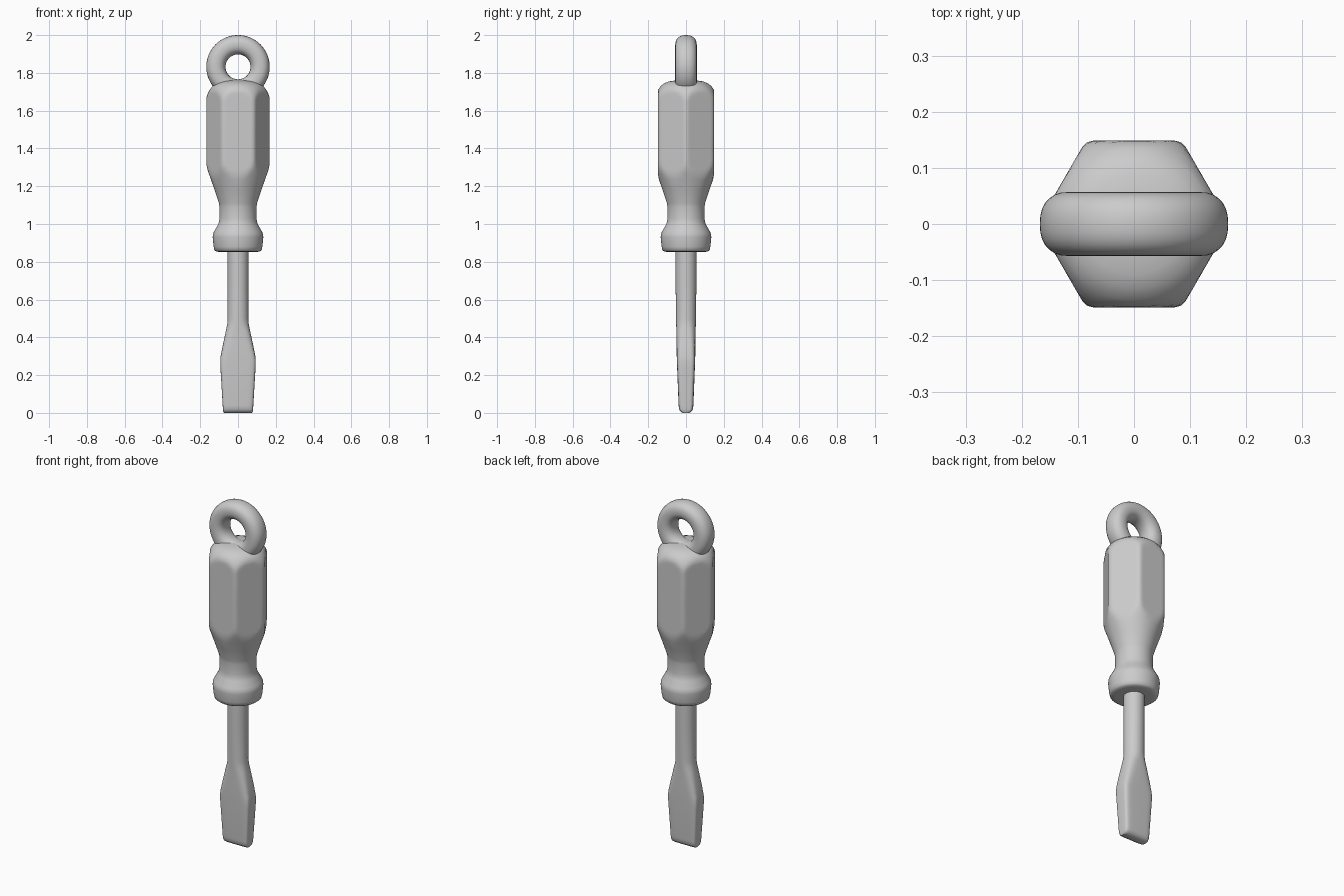
import bpy, bmesh
from math import sin, cos, pi, radians, copysign

if "Cube" in bpy.data.objects:
    bpy.data.objects.remove(bpy.data.objects["Cube"])


def finish(name, bm, angle=50):
    bmesh.ops.recalc_face_normals(bm, faces=bm.faces)
    mesh = bpy.data.meshes.new(name)
    bm.to_mesh(mesh)
    bm.free()
    obj = bpy.data.objects.new(name, mesh)
    bpy.context.collection.objects.link(obj)
    bpy.ops.object.select_all(action='DESELECT')
    obj.select_set(True)
    bpy.context.view_layer.objects.active = obj
    bpy.ops.object.shade_smooth_by_angle(angle=radians(angle))
    return obj


def loft(name, rings, closed=False, angle=50):
    """Skin a list of equal-length point rings; cap the ends unless closed."""
    bm = bmesh.new()
    loops = [[bm.verts.new(p) for p in ring] for ring in rings]
    n = len(loops[0])
    pairs = list(zip(loops, loops[1:]))
    if closed:
        pairs.append((loops[-1], loops[0]))
    for a, b in pairs:
        for i in range(n):
            j = (i + 1) % n
            bm.faces.new((a[i], a[j], b[j], b[i]))
    if not closed:
        bm.faces.new(loops[0])
        bm.faces.new(loops[-1])
    return finish(name, bm, angle)


def superellipse(t, a, b, e):
    c, s = cos(t), sin(t)
    return (a * copysign(abs(c) ** (2 / e), c), b * copysign(abs(s) ** (2 / e), s))


# handle: turned profile whose grip is trimmed by a rounded hexagon
profile = [(0.095, 0.852), (0.115, 0.854), (0.125, 0.862), (0.129, 0.88), (0.134, 0.93),
           (0.133, 0.945), (0.127, 0.96), (0.107, 0.995), (0.101, 1.01), (0.098, 1.03),
           (0.098, 1.09), (0.101, 1.11), (0.124, 1.18), (0.143, 1.235), (0.154, 1.265),
           (0.162, 1.29), (0.166, 1.31), (0.168, 1.34), (0.168, 1.5), (0.168, 1.65),
           (0.166, 1.672), (0.160, 1.69), (0.150, 1.71), (0.135, 1.73), (0.115, 1.745),
           (0.09, 1.755), (0.05, 1.761), (0.015, 1.762)]


def grip_radius(r, t):
    d = (t % (pi / 3)) - pi / 6          # flats face +-y, corners on +-x
    flat = 0.1485 / cos(d)
    k = 0.004                            # soft minimum of circle and hexagon
    h = max(k - abs(r - flat), 0) / k
    return min(r, flat) - h * h * k / 4


N = 96
rings = []
for r, z in profile:
    ring = []
    for i in range(N):
        t = 2 * pi * i / N
        q = grip_radius(r, t)
        ring.append((q * cos(t), q * sin(t), z))
    rings.append(ring)
loft("handle", rings)

# shaft and flat blade: round section morphing into a rounded rectangle
sections = [(0.90, 0.055, 0.056, 2), (0.70, 0.055, 0.055, 2), (0.50, 0.055, 0.053, 2),
            (0.47, 0.057, 0.052, 2.3), (0.44, 0.063, 0.051, 2.8), (0.36, 0.080, 0.050, 4),
            (0.30, 0.092, 0.049, 5), (0.275, 0.094, 0.048, 6), (0.24, 0.093, 0.047, 6),
            (0.04, 0.081, 0.039, 6), (0.02, 0.080, 0.037, 6), (0.008, 0.078, 0.030, 6),
            (0.0, 0.074, 0.018, 6)]
loft("shaft_and_blade", [[(*superellipse(2 * pi * i / 48, a, b, e), z) for i in range(48)]
                         for z, a, b, e in sections])

# hanging ring at the top of the handle
rings = []
for i in range(64):
    u = 2 * pi * i / 64
    ring = []
    for j in range(28):
        p, y = superellipse(2 * pi * j / 28, 0.051, 0.057, 2.3)
        ring.append(((0.117 + p) * cos(u), y, 1.832 + (0.117 + p) * sin(u)))
    rings.append(ring)
loft("hanging_ring", rings, closed=True)
